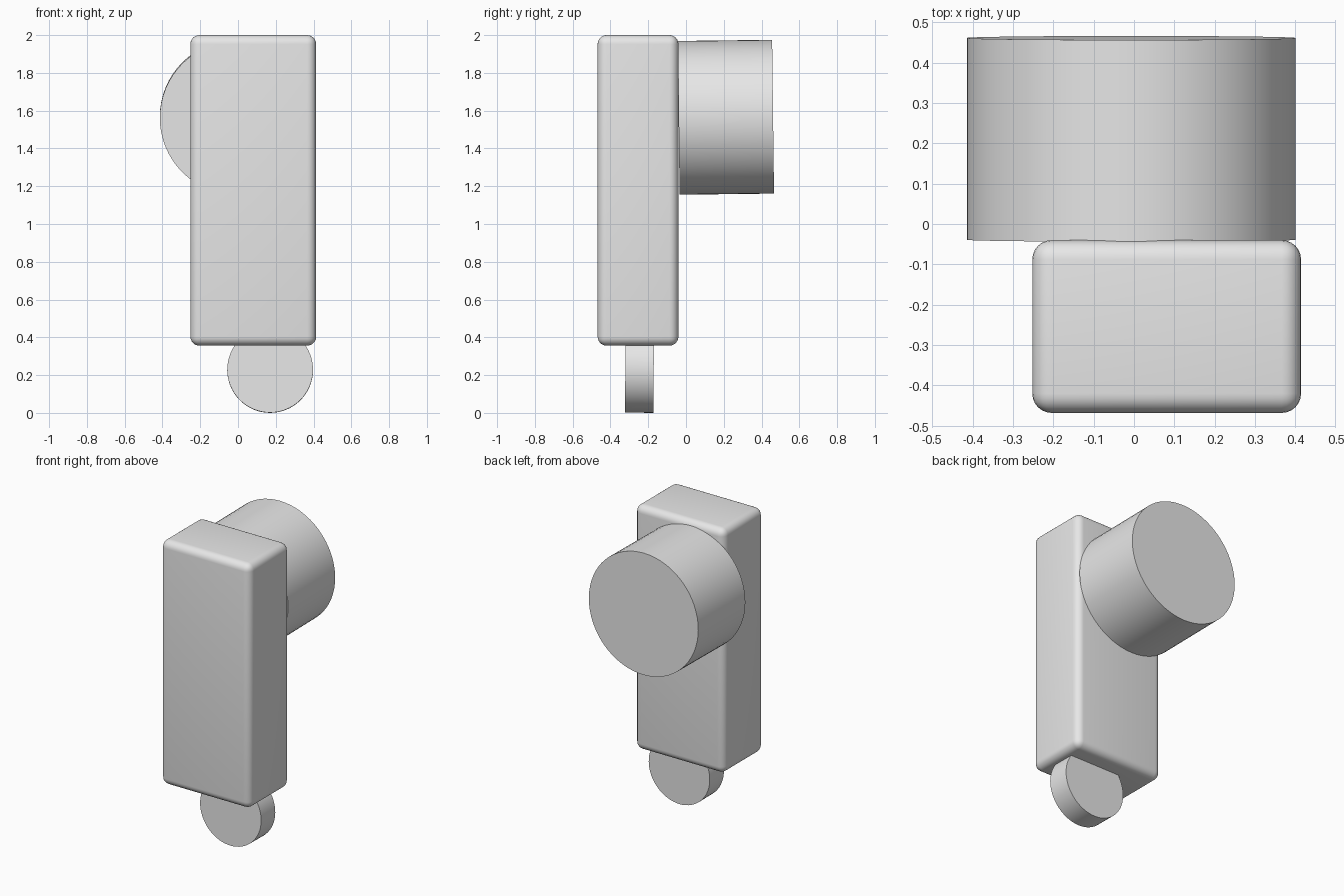
import bpy
import math

cube = bpy.data.objects.get("Cube")
if cube:
    bpy.data.objects.remove(cube, do_unlink=True)

# One plain grey for every part
grey = bpy.data.materials.new("plain grey")
grey.use_nodes = True
colour = (0.8, 0.8, 0.8, 1)
grey.diffuse_color = colour
grey.node_tree.nodes["Principled BSDF"].inputs["Base Color"].default_value = colour


def finish(obj, name):
    obj.name = name
    obj.data.materials.append(grey)
    bpy.ops.object.shade_smooth_by_angle(angle=math.radians(35))


def drum(name, centre, radius, length, tilt):
    """Round drum along the y axis, its back end raised by tilt degrees."""
    bpy.ops.mesh.primitive_cylinder_add(
        vertices=64, radius=radius, depth=length, location=centre,
        rotation=(math.radians(tilt - 90), 0, 0))
    finish(bpy.context.object, name)


# Tall body with rounded edges
bpy.ops.mesh.primitive_cube_add(size=1, location=(0.081, -0.254, 1.178))
body = bpy.context.object
body.scale = (0.666, 0.428, 1.644)
bpy.ops.object.transform_apply(location=False, rotation=False, scale=True)
bevel = body.modifiers.new("rounded edges", "BEVEL")
bevel.width = 0.048
bevel.segments = 6
bpy.ops.object.modifier_apply(modifier=bevel.name)
finish(body, "body")

# Large drum on the back and thin disc under the body
drum("back_drum", (-0.007, 0.211, 1.565), 0.407, 0.5, 0.7)
drum("bottom_disc", (0.17, -0.246, 0.228), 0.227, 0.15, -0.6)
